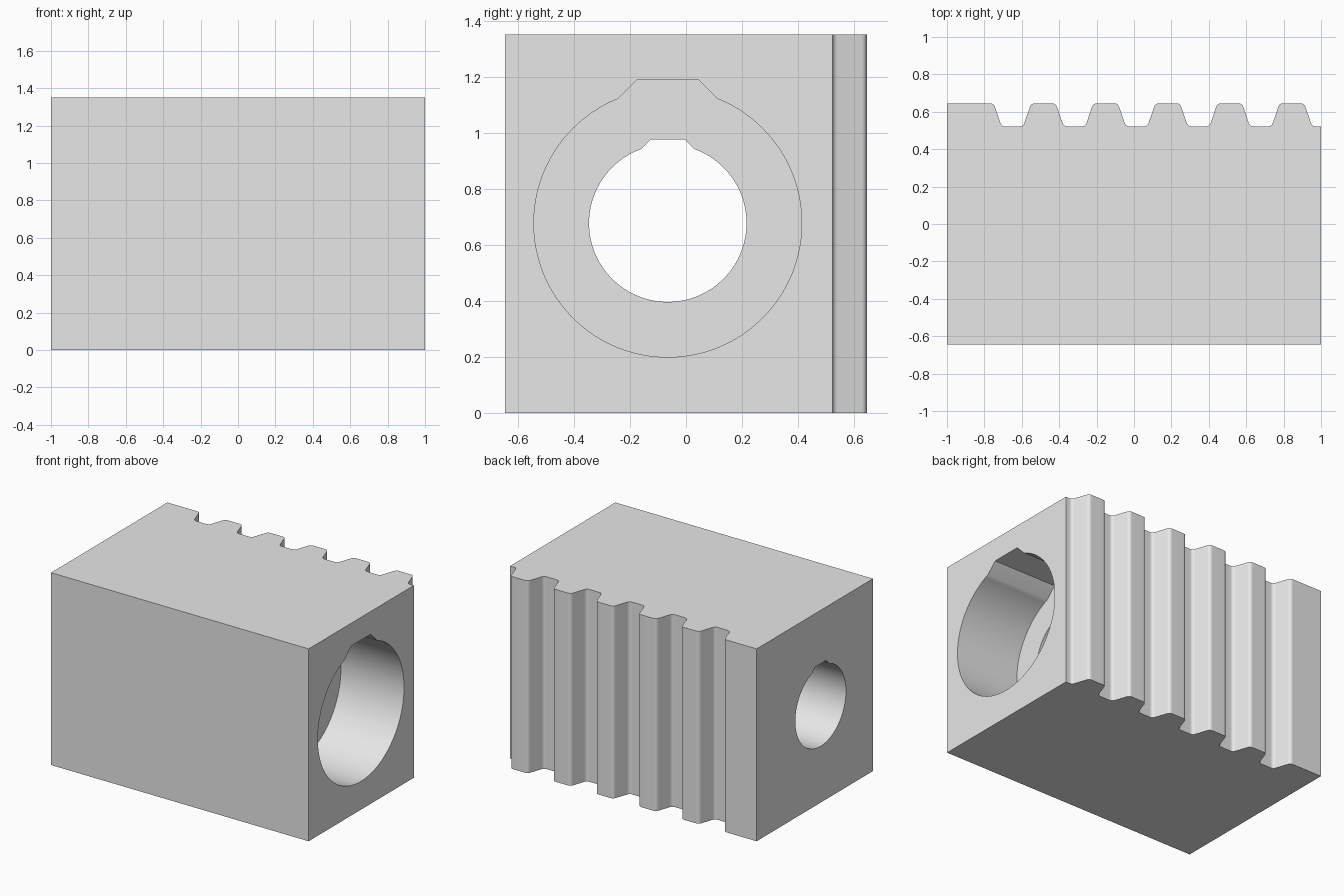
import bpy
import bmesh
from math import pi, sin, cos, asin, sqrt
from mathutils import Vector

if "Cube" in bpy.data.objects:
    bpy.data.objects.remove(bpy.data.objects["Cube"])

LENGTH, HEIGHT, BACK = 2.0, 1.35, 0.645
VALLEY = 0.522
BORE_Y, BORE_Z = -0.065, 0.677

grey = bpy.data.materials.new("light_grey")
grey.use_nodes = True
colour = (0.8, 0.8, 0.8, 1)
grey.diffuse_color = colour
grey.node_tree.nodes["Principled BSDF"].inputs["Base Color"].default_value = colour


def prism(name, outline, offset):
    """Extrude a closed loop of 3D points along an offset."""
    bm = bmesh.new()
    face = bm.faces.new([bm.verts.new(p) for p in outline])
    extruded = bmesh.ops.extrude_face_region(bm, geom=[face])["geom"]
    moved = [v for v in extruded if isinstance(v, bmesh.types.BMVert)]
    bmesh.ops.translate(bm, verts=moved, vec=offset)
    bmesh.ops.recalc_face_normals(bm, faces=bm.faces)
    mesh = bpy.data.meshes.new(name)
    bm.to_mesh(mesh)
    bm.free()
    mesh.materials.append(grey)
    obj = bpy.data.objects.new(name, mesh)
    bpy.context.collection.objects.link(obj)
    return obj


def rounded(a, corner, b, radius=0.02, steps=5):
    """Fillet a corner with a short curve between its two sides."""
    a, corner, b = Vector(a), Vector(corner), Vector(b)
    start = corner + (a - corner).normalized() * radius
    end = corner + (b - corner).normalized() * radius
    return [start * (1 - t) ** 2 + corner * 2 * t * (1 - t) + end * t * t
            for t in (i / steps for i in range(steps + 1))]


def bore(name, radius, flat_half, flat_z, shoulder, x_start, x_end):
    """Round bore with a chamfered flat relief at its top."""
    gap = asin(shoulder / radius)
    count = 96
    points = []
    for i in range(count + 1):
        a = pi / 2 + gap + (2 * pi - 2 * gap) * i / count
        points.append((radius * cos(a), radius * sin(a)))
    points += [(flat_half, flat_z), (-flat_half, flat_z)]
    outline = [(x_start, BORE_Y + y, BORE_Z + z) for y, z in points]
    return prism(name, outline, (x_end - x_start, 0, 0))


# Toothed block: plain front and sides, trapezoid teeth along the back
sharp = [(-LENGTH / 2, BACK), (-0.75, BACK), (-0.708, VALLEY)]
for i in range(5):
    c = -0.484 + 0.332 * i
    sharp += [(c - 0.108, VALLEY), (c - 0.066, BACK),
              (c + 0.066, BACK), (c + 0.108, VALLEY)]
sharp.append((LENGTH / 2, VALLEY))

profile = [(-LENGTH / 2, -BACK), sharp[0]]
for a, corner, b in zip(sharp, sharp[1:], sharp[2:]):
    profile += rounded(a, corner, b)
profile += [sharp[-1], (LENGTH / 2, -BACK)]
block = prism("toothed_block", [(p[0], p[1], 0) for p in profile], (0, 0, HEIGHT))

# Stepped bore: narrow through hole and wide counterbore from the right end
cutters = [
    bore("through_bore_cutter", 0.281, 0.062, 0.298, 0.095, -1.1, 1.1),
    bore("counterbore_cutter", 0.478, 0.108, 0.513, 0.178, 1 - 0.49, 1.1),
]
bpy.ops.object.select_all(action="DESELECT")
block.select_set(True)
bpy.context.view_layer.objects.active = block
for cutter in cutters:
    cutter.hide_render = True
    cut = block.modifiers.new("bore_cut", "BOOLEAN")
    cut.operation = "DIFFERENCE"
    cut.solver = "EXACT"
    cut.object = cutter
    bpy.ops.object.modifier_apply(modifier=cut.name)
    bpy.data.objects.remove(cutter)

# Smooth the bores and tooth fillets while the flats stay crisp
bpy.ops.object.shade_smooth_by_angle(angle=0.5)
weighted = block.modifiers.new("flat_faces", "WEIGHTED_NORMAL")
weighted.keep_sharp = True
